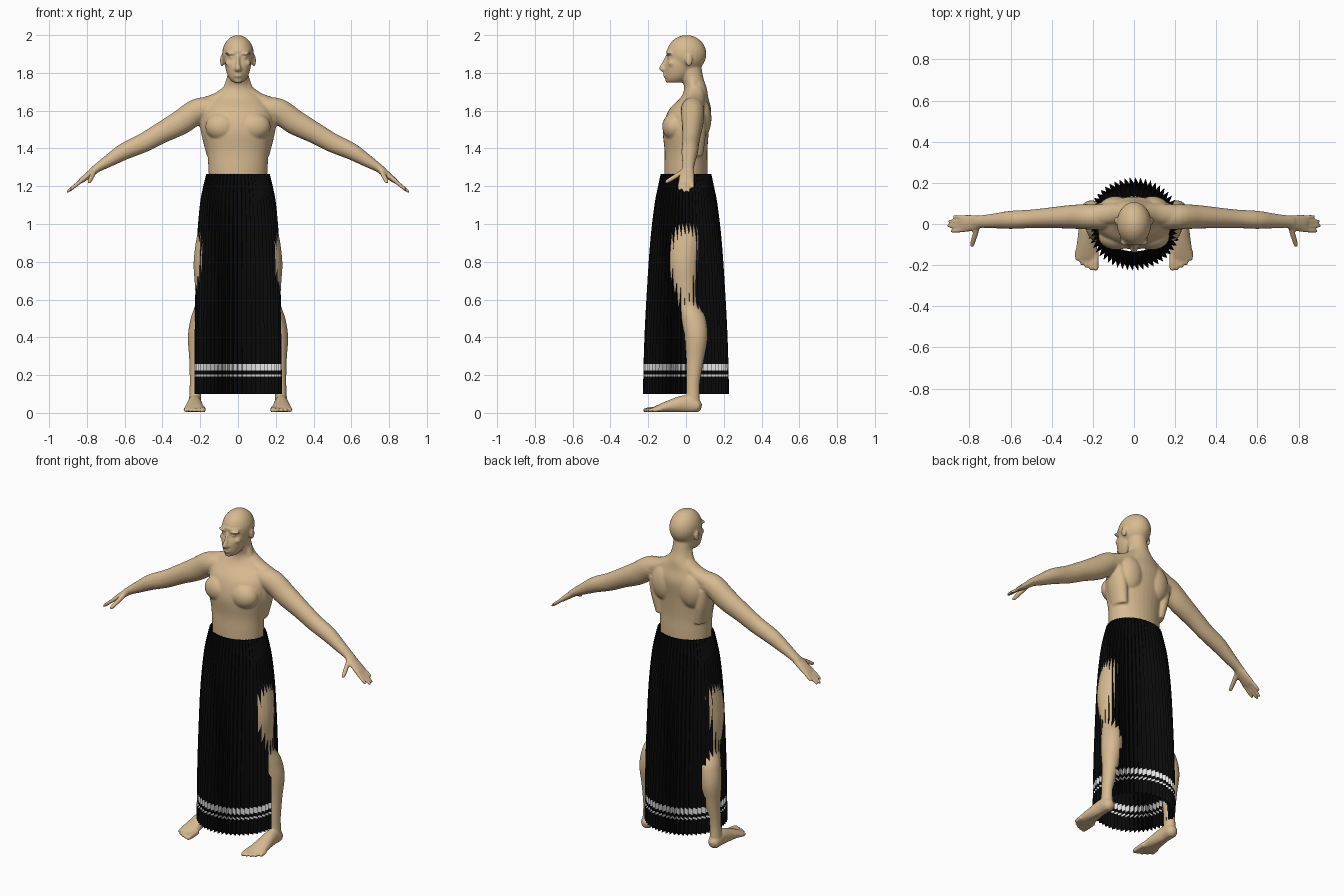
import bpy
import bmesh
import math
from mathutils import Vector, Matrix

default_cube = bpy.data.objects.get("Cube")
if default_cube:
    bpy.data.objects.remove(default_cube)


def make_material(name, colour, roughness):
    material = bpy.data.materials.new(name)
    material.use_nodes = True
    material.diffuse_color = (*colour, 1)
    shader = material.node_tree.nodes["Principled BSDF"]
    shader.inputs["Base Color"].default_value = (*colour, 1)
    shader.inputs["Roughness"].default_value = roughness
    return material


skin = make_material("skin", (.68, .49, .28), .7)
black_cloth = make_material("black cloth", (.003, .003, .003), .9)
white_cloth = make_material("white cloth", (.8, .8, .8), .9)


def link_object(name, bm, materials):
    mesh = bpy.data.meshes.new(name)
    bm.to_mesh(mesh)
    bm.free()
    for material in materials:
        mesh.materials.append(material)
    obj = bpy.data.objects.new(name, mesh)
    bpy.context.collection.objects.link(obj)
    return obj


def spline(stations, steps=5):
    """Catmull-Rom interpolation through stations of any length."""
    points = [Vector(s) for s in stations]
    padded = [points[0]] + points + [points[-1]]
    result = []
    for a, b, c, d in zip(padded, padded[1:], padded[2:], padded[3:]):
        for k in range(steps):
            t = k / steps
            result.append(b + (c - a) * (t / 2)
                          + (a * 2 - b * 5 + c * 4 - d) * (t * t / 2)
                          + (b * 3 - a - c * 3 + d) * (t ** 3 / 2))
    return result + [points[-1]]


def limb(bm, stations, side=1, wide_axis="X", upright=False, sides=20):
    """Closed tube through (x, y, z, wide radius, other radius) stations."""
    rows = spline(stations)
    centres = [Vector(r[:3]) for r in rows]
    reference = Vector((1, 0, 0)) if wide_axis == "X" else Vector((0, 1, 0))
    rings = []
    for i, row in enumerate(rows):
        before, after = centres[max(i - 1, 0)], centres[min(i + 1, len(rows) - 1)]
        axis = Vector((0, 0, 1)) if upright else (after - before).normalized()
        wide = (reference - axis * reference.dot(axis)).normalized()
        other = axis.cross(wide)
        ring = []
        for k in range(sides):
            angle = math.tau * k / sides
            p = (centres[i] + wide * row[3] * math.cos(angle)
                 + other * row[4] * math.sin(angle))
            ring.append(bm.verts.new((p.x * side, p.y, p.z)))
        rings.append(ring)
    for low, high in zip(rings, rings[1:]):
        for k in range(sides):
            n = (k + 1) % sides
            bm.faces.new((low[k], low[n], high[n], high[k]))
    bm.faces.new(rings[0][::-1])
    bm.faces.new(rings[-1])


def blob(bm, centre, radii, side=1):
    x, y, z = centre
    place = Matrix.Translation((x * side, y, z)) @ Matrix.Diagonal((*radii, 1))
    bmesh.ops.create_uvsphere(bm, u_segments=24, v_segments=16, radius=1, matrix=place)


def digit(bm, start, end, radius, side):
    """Finger or toe with a rounded tip."""
    a, b = Vector(start), Vector(end)
    limb(bm, [(*a, radius, radius), (*a.lerp(b, .5), radius, radius),
              (*a.lerp(b, .9), radius * .8, radius * .8),
              (*b, radius * .3, radius * .3)], side, "Y" if a.z > 1 else "X", sides=10)


body = bmesh.new()

# Torso and neck
limb(body, [(0, 0, 1, .14, .11), (0, 0, 1.26, .155, .115), (0, 0, 1.38, .163, .113),
            (0, 0, 1.5, .183, .122), (0, .02, 1.6, .18, .113), (0, .045, 1.67, .13, .073),
            (0, .05, 1.72, .075, .06), (0, .035, 1.77, .058, .058),
            (0, .02, 1.84, .055, .06)], upright=True, sides=36)

# Skull and face
blob(body, (0, .003, 1.9), (.084, .105, .1))
limb(body, [(0, -.03, 1.92, .072, .075), (0, -.03, 1.88, .071, .07),
            (0, -.035, 1.84, .069, .078), (0, -.04, 1.8, .06, .073),
            (0, -.05, 1.77, .046, .06), (0, -.06, 1.75, .028, .042)],
     upright=True, sides=32)
limb(body, [(0, -.1, 1.89, .008, .008), (0, -.115, 1.855, .009, .01),
            (0, -.128, 1.825, .015, .014), (0, -.12, 1.815, .016, .01)])
for z in (1.796, 1.783):
    blob(body, (0, -.106, z), (.026, .015, .007))
blob(body, (0, -.095, 1.758), (.02, .014, .012))

for side in (1, -1):
    # Brow, eye, cheek, nostril and ear
    blob(body, (.034, -.088, 1.902), (.033, .018, .009), side)
    blob(body, (.033, -.084, 1.882), (.015, .015, .011), side)
    blob(body, (.045, -.075, 1.85), (.022, .02, .018), side)
    blob(body, (.013, -.115, 1.818), (.009, .012, .009), side)
    blob(body, (.086, .015, 1.865), (.009, .019, .031), side)

    # Shoulder slope, chest and shoulder blade
    limb(body, [(.02, .05, 1.73, .04, .035), (.1, .05, 1.66, .05, .04),
                (.2, .04, 1.61, .055, .055)], side, "Y")
    limb(body, [(.03, .035, 1.77, .03, .03), (.05, .04, 1.68, .04, .03)], side)
    blob(body, (.085, -.06, 1.515), (.088, .066, .075), side)
    blob(body, (.09, .075, 1.56), (.08, .06, .11), side)
    limb(body, [(.13, .03, 1.36, .035, .06), (.15, .035, 1.48, .045, .07),
                (.165, .04, 1.58, .045, .06)], side, upright=True)

    # Arm
    limb(body, [(.12, .035, 1.61, .06, .06), (.21, .035, 1.6, .062, .066),
                (.3, .035, 1.54, .058, .066), (.41, .03, 1.48, .05, .056),
                (.5, .025, 1.43, .045, .051), (.6, .02, 1.385, .044, .045),
                (.68, .015, 1.337, .036, .034), (.74, .012, 1.3, .031, .024),
                (.77, .01, 1.278, .031, .021)], side, "Y")

    # Palm, fingers and thumb
    limb(body, [(.74, .012, 1.3, .028, .022), (.77, .007, 1.276, .036, .02),
                (.82, .003, 1.237, .042, .015), (.84, .003, 1.222, .037, .011)], side, "Y")
    for y, x, z in ((.036, .88, 1.19), (.014, .903, 1.17), (-.01, .908, 1.166), (-.035, .892, 1.178)):
        digit(body, (.82, y * .85, 1.237), (x, y, z), .0105, side)
    digit(body, (.76, -.01, 1.28), (.79, -.112, 1.218), .0135, side)

    # Leg
    limb(body, [(.09, 0, 1.1, .08, .1), (.12, 0, .95, .095, .1), (.143, -.01, .8, .092, .09),
                (.158, -.005, .68, .071, .075), (.167, .01, .58, .059, .062),
                (.195, .04, .5, .056, .065), (.208, .053, .4, .058, .062),
                (.215, .048, .28, .043, .047), (.225, .037, .15, .031, .036),
                (.228, .037, .06, .032, .037)], side, upright=True)

    # Foot and toes
    limb(body, [(.228, .082, .03, .012, .015), (.228, .06, .035, .034, .035),
                (.23, 0, .047, .036, .047), (.23, -.07, .037, .045, .037),
                (.23, -.14, .023, .054, .022), (.228, -.175, .016, .05, .012)], side)
    for toe in range(5):
        x = .186 + .0225 * toe
        digit(body, (x, -.13, .02), (x, -.228 + .003 * toe * toe, .013),
              .016 if toe == 0 else .012, side)

body_object = link_object("body", body, [skin])

# Fuse the parts into one smooth skin
bpy.context.view_layer.objects.active = body_object
body_object.select_set(True)
remesh = body_object.modifiers.new("fuse", "REMESH")
remesh.mode = "VOXEL"
remesh.voxel_size = .006
soften = body_object.modifiers.new("soften", "SMOOTH")
soften.factor = .5
soften.iterations = 5
for modifier_name in ("fuse", "soften"):
    bpy.ops.object.modifier_apply(modifier=modifier_name)
for vertex in body_object.data.vertices:
    vertex.co.z = max(vertex.co.z, .004)
body_object.data.shade_smooth()

# Pleated skirt: sawtooth folds that deepen towards the hem
PLEATS = 56
HEM, WAIST = .1, 1.265
profile = spline([(HEM, .232, .228), (.35, .231, .222), (.6, .227, .21), (.9, .218, .19),
                  (1.1, .202, .167), (1.2, .184, .148), (WAIST, .168, .134)])
stripes = ((.193, .204), (.225, .26))


def skirt_radii(z):
    for low, high in zip(profile, profile[1:]):
        if z <= high[0]:
            return low.lerp(high, (z - low[0]) / (high[0] - low[0]))[1:]
    return profile[-1][1:]


heights = sorted({round(row[0], 4) for row in profile} | {z for band in stripes for z in band})
skirt = bmesh.new()
rows = []
for z in heights:
    rx, ry = skirt_radii(z)
    depth = .02 + .11 * min(1, (WAIST - z) / .7)
    row = []
    for pleat in range(PLEATS):
        for offset, scale in ((0, 1 - depth), (.8, 1)):
            angle = math.tau * (pleat + offset) / PLEATS
            row.append(skirt.verts.new((rx * scale * math.cos(angle),
                                        ry * scale * math.sin(angle), z)))
    rows.append(row)
for low, high in zip(rows, rows[1:]):
    middle = (low[0].co.z + high[0].co.z) / 2
    for k in range(len(low)):
        n = (k + 1) % len(low)
        face = skirt.faces.new((low[k], low[n], high[n], high[k]))
        face.material_index = int(any(a < middle < b for a, b in stripes))
link_object("pleated_skirt", skirt, [black_cloth, white_cloth])
